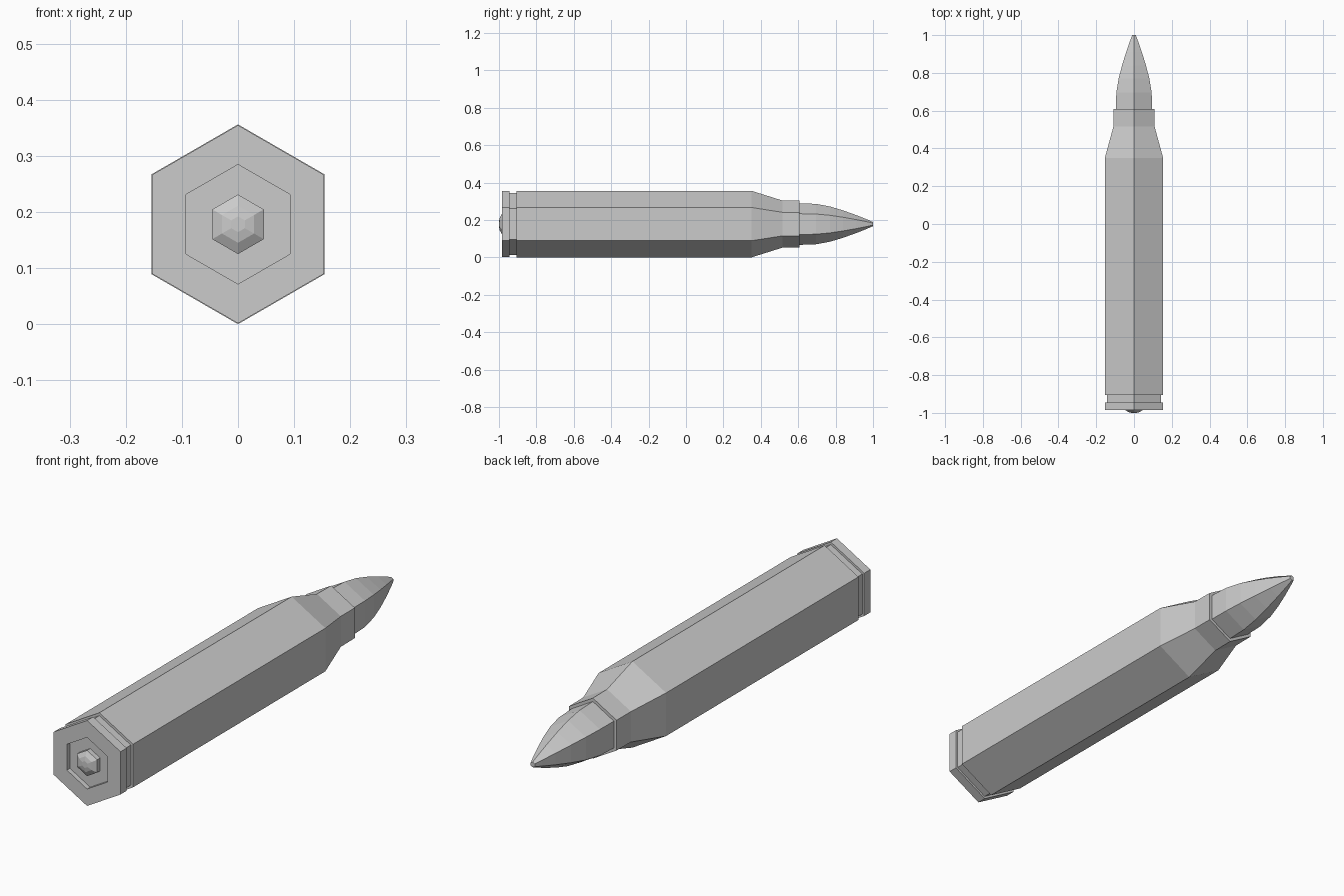
import bpy, bmesh, math

if "Cube" in bpy.data.objects:
    bpy.data.objects.remove(bpy.data.objects["Cube"])

SIDES = 6
CENTRE_Z = 0.178


def turned_part(name, profile):
    """Sweep (y, radius) points round the long axis in six flat sides; zero-radius ends close to a point."""
    bm = bmesh.new()
    rings = []
    for y, r in profile:
        if r == 0:
            rings.append([bm.verts.new((0, y, CENTRE_Z))] * SIDES)
            continue
        ring = []
        for i in range(SIDES):
            a = math.tau * i / SIDES
            ring.append(bm.verts.new((r * math.sin(a), y, CENTRE_Z + r * math.cos(a))))
        rings.append(ring)
    for a, b in zip(rings, rings[1:]):
        for i in range(SIDES):
            j = (i + 1) % SIDES
            quad = list(dict.fromkeys((a[i], a[j], b[j], b[i])))
            bm.faces.new(quad)
    bmesh.ops.recalc_face_normals(bm, faces=bm.faces)
    mesh = bpy.data.meshes.new(name)
    bm.to_mesh(mesh)
    bm.free()
    obj = bpy.data.objects.new(name, mesh)
    bpy.context.collection.objects.link(obj)
    return obj


# Case: pocket floor, rim, extractor groove, body, shoulder, neck and lip
turned_part("case", [
    (-0.965, 0), (-0.965, 0.1065), (-0.985, 0.1065), (-0.985, 0.1765),
    (-0.945, 0.1765), (-0.945, 0.166), (-0.905, 0.166), (-0.905, 0.178),
    (0.35, 0.178), (0.515, 0.126), (0.608, 0.125), (0.608, 0),
])

# Primer: small domed button in the base pocket
turned_part("primer", [
    (-0.965, 0), (-0.965, 0.053), (-0.985, 0.053), (-0.996, 0.033), (-1.0, 0.014), (-1.0, 0),
])

# Projectile: straight shank and curved nose with a small flat tip
turned_part("projectile", [
    (0.608, 0), (0.608, 0.111), (0.695, 0.108), (0.77, 0.094), (0.84, 0.073),
    (0.91, 0.048), (0.97, 0.024), (1.0, 0.011), (1.0, 0),
])
